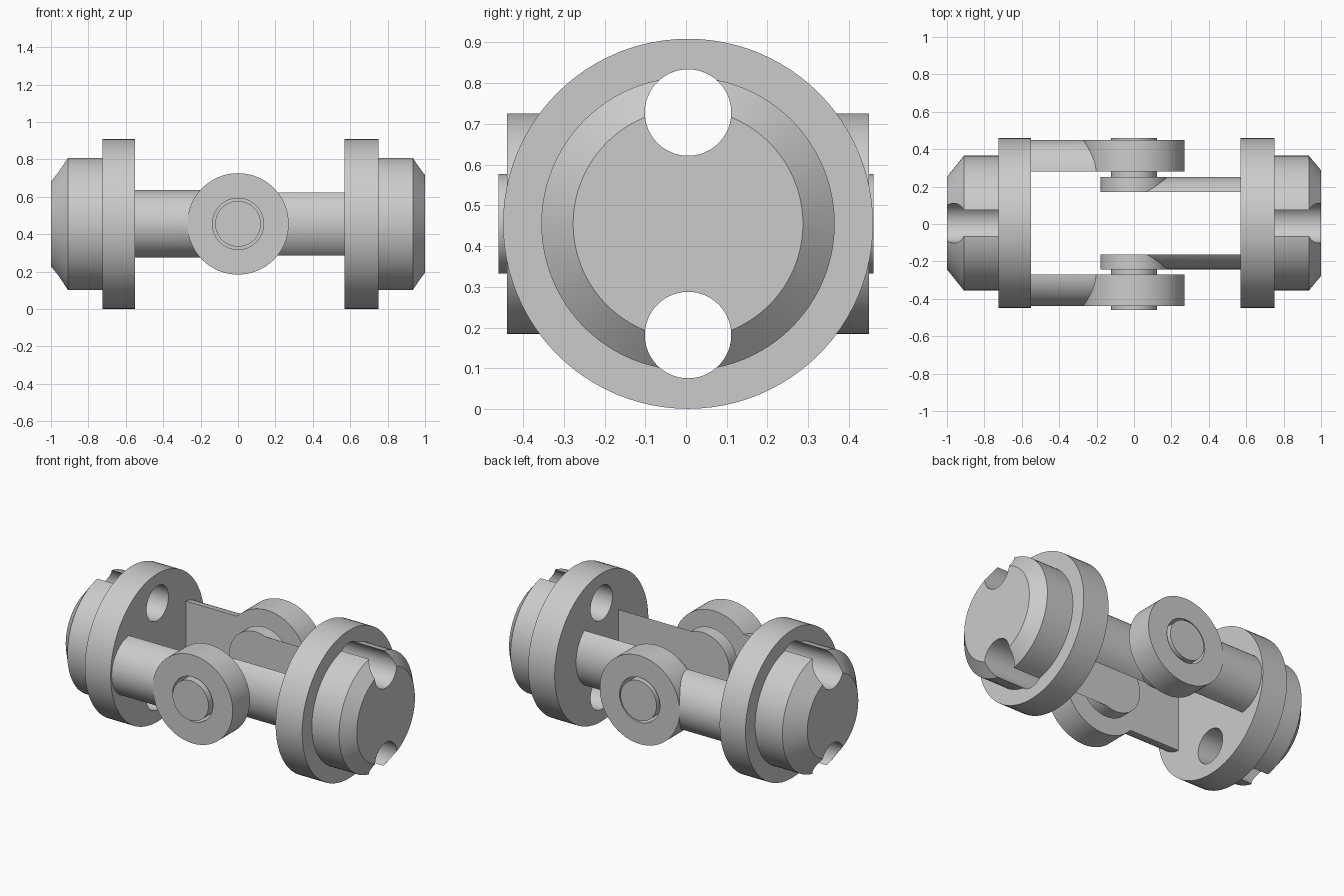
import bpy, bmesh, math
from mathutils import Matrix, Vector

cube = bpy.data.objects.get("Cube")
if cube:
    bpy.data.objects.remove(cube, do_unlink=True)

ZC, YC = 0.455, 0.005          # joint axis height and sideways centre
SEGMENTS = 96

steel = bpy.data.materials.new("light_grey")
steel.use_nodes = True
grey = (0.6, 0.6, 0.6, 1)
steel.diffuse_color = grey
steel.node_tree.nodes["Principled BSDF"].inputs["Base Color"].default_value = grey


def loft(name, rings):
    """Solid through equally long rings of points, capped at both ends."""
    bm = bmesh.new()
    loops = [[bm.verts.new(p) for p in ring] for ring in rings]
    n = len(loops[0])
    for a, b in zip(loops, loops[1:]):
        for i in range(n):
            j = (i + 1) % n
            bm.faces.new((a[i], a[j], b[j], b[i]))
    bm.faces.new(loops[0])
    bm.faces.new(loops[-1])
    bmesh.ops.recalc_face_normals(bm, faces=bm.faces)
    mesh = bpy.data.meshes.new(name)
    bm.to_mesh(mesh)
    bm.free()
    mesh.materials.append(steel)
    obj = bpy.data.objects.new(name, mesh)
    bpy.context.collection.objects.link(obj)
    return obj


def turned(name, axis, profile, y=YC, z=ZC):
    """Round part along x or y from (position, radius) pairs."""
    rings = []
    for pos, r in profile:
        ring = []
        for i in range(SEGMENTS):
            a = math.tau * i / SEGMENTS
            u, v = r * math.cos(a), r * math.sin(a)
            ring.append((pos, y + u, z + v) if axis == "x" else (u, pos, z + v))
        rings.append(ring)
    return loft(name, rings)


def arm(name, side, x0, x1, inner, half, depth):
    """Bar along x: flat inner face, circular-arc outer face."""
    radius = (half ** 2 + depth ** 2) / (2 * depth)
    span = math.atan2(half, radius - depth)
    steps = 32
    arc = []
    for i in range(steps + 1):
        a = span * (2 * i / steps - 1)
        out = inner + depth - radius + radius * math.cos(a)
        arc.append((YC + side * out, ZC + radius * math.sin(a)))
    return loft(name, [[(x, y, z) for y, z in arc] for x in (x0, x1)])


def combine(target, others, operation):
    for other in others:
        mod = target.modifiers.new("combine", "BOOLEAN")
        mod.operation = operation
        mod.solver = "EXACT"
        mod.object = other
        bpy.context.view_layer.objects.active = target
        bpy.ops.object.modifier_apply(modifier=mod.name)
        bpy.data.objects.remove(other, do_unlink=True)


def bolt_holes():
    return [turned("hole_cutter", "x", [(-1.2, 0.106), (1.2, 0.106)], z=ZC + s * 0.273)
            for s in (-1, 1)]


# Outer yoke: hub with flange and tapered nose, two thick arms with bored eyes
outer = turned("outer_yoke", "x", [(-1, 0.247), (-0.91, 0.36), (-0.725, 0.36),
                                   (-0.725, 0.454), (-0.55, 0.454)])
parts, bores = [], []
for s in (-1, 1):
    parts.append(turned("outer_eye", "y", [(YC + s * 0.276, 0.271), (YC + s * 0.444, 0.271)]))
    parts.append(arm("outer_arm", s, -0.6, -0.19, 0.276, 0.18, 0.168))
    bores.append(turned("bore_cutter", "y", [(YC + s * 0.26, 0.137), (YC + s * 0.5, 0.137)]))
combine(outer, parts, "UNION")
combine(outer, bores + bolt_holes(), "DIFFERENCE")

# Inner yoke: matching hub, two slim arms with eyes and outward pivot pins
inner = turned("inner_yoke", "x", [(0.57, 0.454), (0.75, 0.454), (0.75, 0.36),
                                   (0.935, 0.36), (1, 0.282)])
parts = []
for s in (-1, 1):
    parts.append(turned("inner_eye", "y", [(YC + s * 0.167, 0.18), (YC + s * 0.247, 0.18)]))
    parts.append(arm("inner_arm", s, 0.03, 0.62, 0.167, 0.168, 0.08))
    parts.append(turned("pivot_pin", "y", [(YC + s * 0.2, 0.122), (s * 0.46, 0.122)]))
combine(inner, parts, "UNION")
combine(inner, bolt_holes(), "DIFFERENCE")

# Smooth rounds, crisp edges
for obj in (outer, inner):
    bpy.ops.object.select_all(action="DESELECT")
    obj.select_set(True)
    bpy.context.view_layer.objects.active = obj
    bpy.ops.object.shade_smooth_by_angle(angle=math.radians(25))
